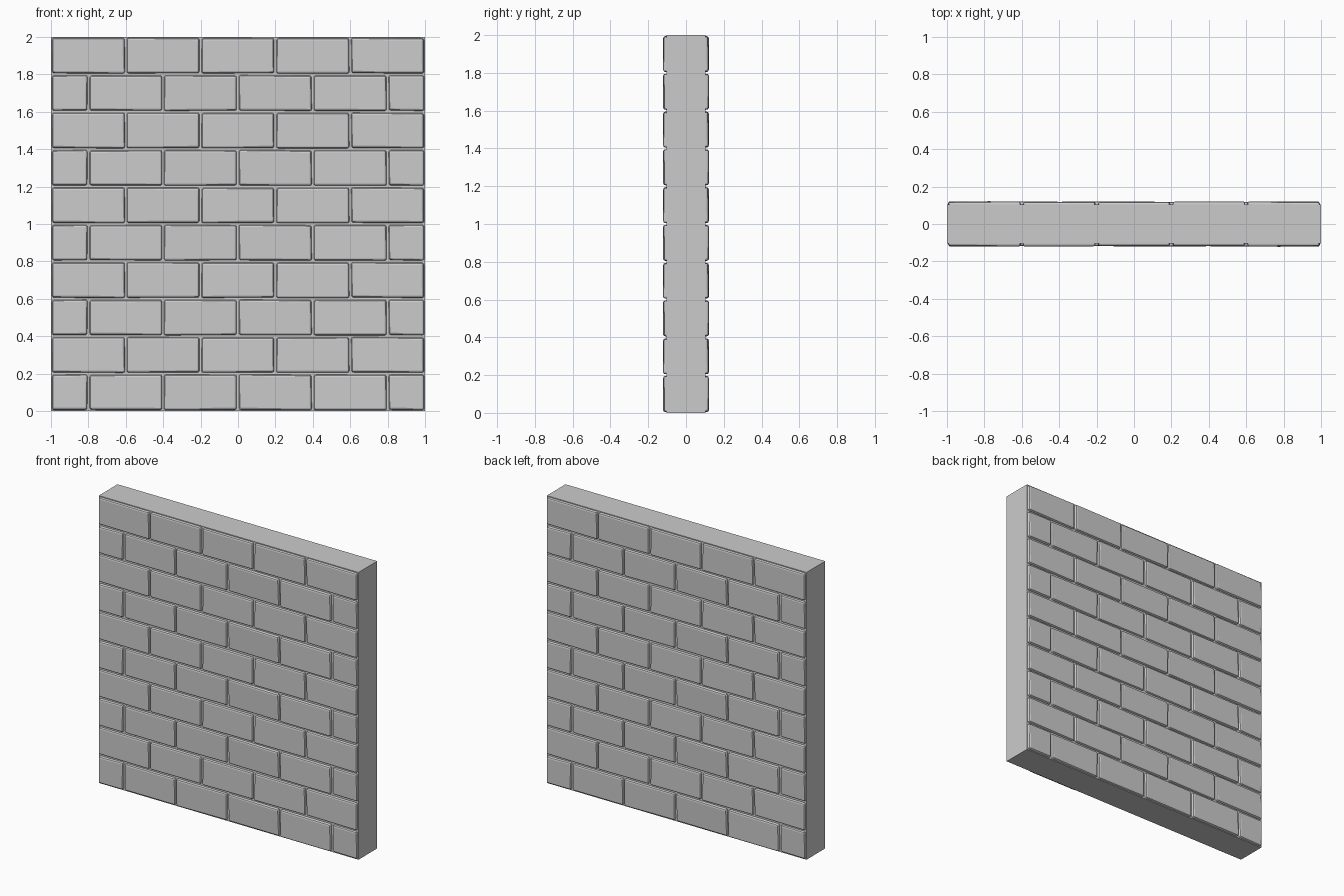
import bpy, bmesh, math, random
from mathutils import Vector

if "Cube" in bpy.data.objects:
    bpy.data.objects.remove(bpy.data.objects["Cube"])

W, H, CORE = 2.0, 2.0, 0.103      # wall width, height, half depth of mortar
ROW, LEN, GAP = 0.2, 0.4, 0.004   # course height, brick length, half joint


def new_object(name, bm):
    bmesh.ops.recalc_face_normals(bm, faces=bm.faces)
    mesh = bpy.data.meshes.new(name)
    bm.to_mesh(mesh)
    bm.free()
    ob = bpy.data.objects.new(name, mesh)
    bpy.context.collection.objects.link(ob)
    return ob


def add_brick(bm, x0, x1, z0, z1, rng):
    # slightly uneven block, its outer corners pulled in and out at random
    x0, x1, z0, z1 = x0 + GAP, x1 - GAP, z0 + GAP, z1 - GAP
    for v in bmesh.ops.create_cube(bm, size=1)["verts"]:
        front = v.co.y < 0
        sx, sz = math.copysign(1, v.co.x), math.copysign(1, v.co.z)
        inset = rng.uniform(0.001, 0.006) if front else 0
        depth = -rng.uniform(0.115, 0.122) if front else -0.085
        v.co = Vector(((x1 if sx > 0 else x0) - sx * inset, depth,
                       (z1 if sz > 0 else z0) - sz * inset))


# mortar core
bm = bmesh.new()
bmesh.ops.create_cube(bm, size=1)
for v in bm.verts:
    v.co = (v.co.x * W, v.co.y * 2 * CORE, (v.co.z + 0.5) * H)
new_object("mortar_core", bm)

# running-bond brick face, half bricks at the ends of even courses
bm = bmesh.new()
for row in range(10):
    rng = random.Random(5 + row % 2)
    start = -W / 2 - (LEN / 2 if row % 2 == 0 else 0)
    for i in range(6 if row % 2 == 0 else 5):
        x0 = max(-W / 2, start + i * LEN)
        x1 = min(W / 2, start + (i + 1) * LEN)
        add_brick(bm, x0, x1, row * ROW, (row + 1) * ROW, rng)
front = new_object("front_bricks", bm)
bevel = front.modifiers.new("worn_edges", "BEVEL")
bevel.width, bevel.segments = 0.010, 2
bevel.limit_method = "ANGLE"

# the back is the front turned half way round
back = front.copy()
back.name = "back_bricks"
back.rotation_euler.z = math.pi
bpy.context.collection.objects.link(back)
